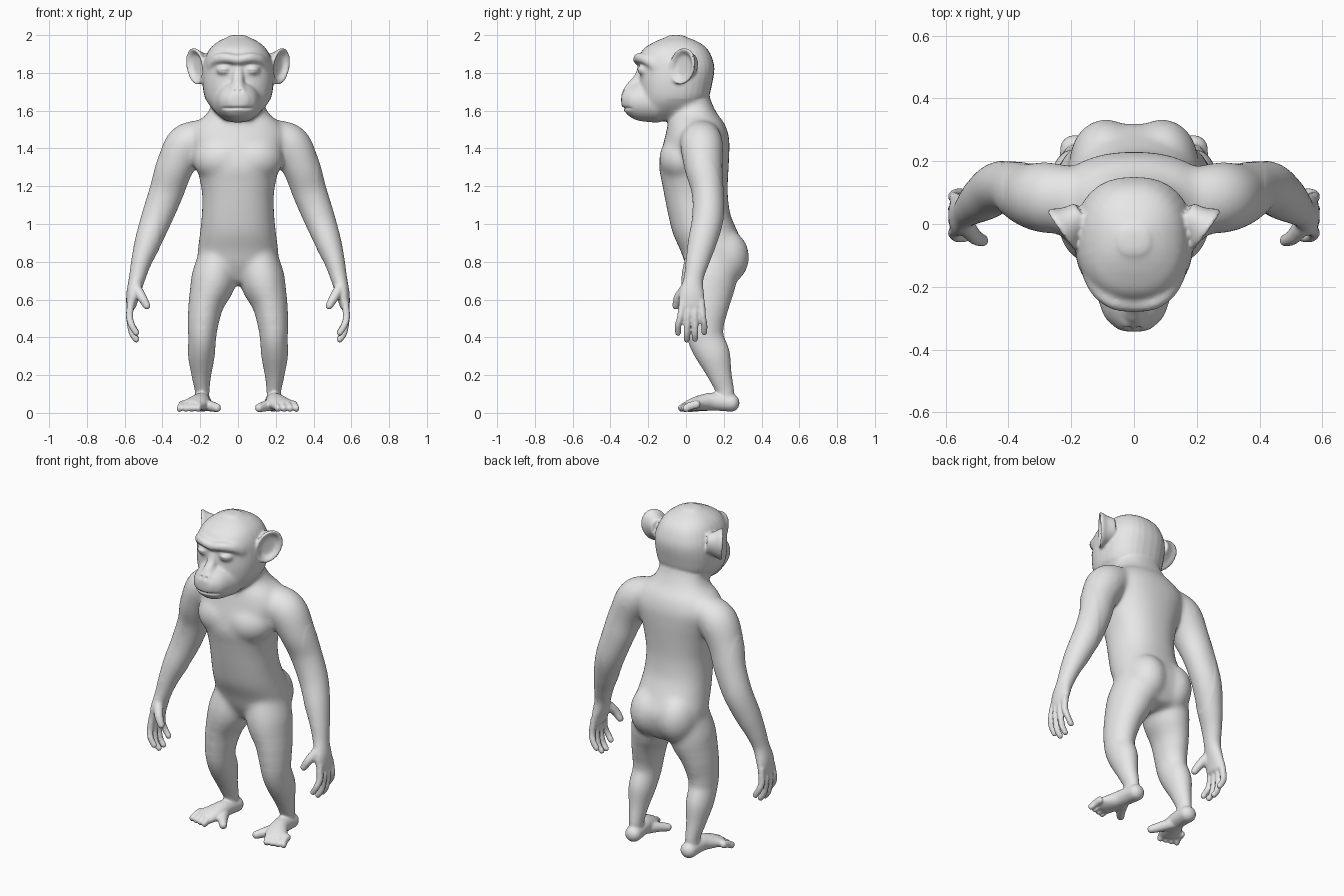
import bpy
import bmesh
import math
from mathutils import Matrix, Vector

X, Y, Z = Vector((1, 0, 0)), Vector((0, 1, 0)), Vector((0, 0, 1))

if "Cube" in bpy.data.objects:
    bpy.data.objects.remove(bpy.data.objects["Cube"])

skin = bpy.data.materials.new("plain_grey")
skin.use_nodes = True
skin.diffuse_color = (0.8, 0.8, 0.8, 1)
skin.node_tree.nodes["Principled BSDF"].inputs["Base Color"].default_value = (0.8, 0.8, 0.8, 1)


def spline(stations, steps=6):
    """Smooth curve through the stations, radii included."""
    pts = [stations[0], *stations, stations[-1]]
    out = []
    for a, b, c, d in zip(pts, pts[1:], pts[2:], pts[3:]):
        for i in range(steps):
            t = i / steps
            out.append([q + 0.5 * t * (r - p + t * (2 * p - 5 * q + 4 * r - s + t * (3 * (q - r) + s - p)))
                        for p, q, r, s in zip(a, b, c, d)])
    out.append(list(stations[-1]))
    return out


def loft(bm, stations, frame=None, rounding=0.9, power=1.0, mirror=False, sides=32):
    """Closed tube through (x, y, z, radius_u, radius_v) stations with rounded ends."""
    rows = spline(stations)
    centres = [Vector(r[:3]) for r in rows]
    rings = []
    for i, row in enumerate(rows):
        t = (centres[min(i + 1, len(rows) - 1)] - centres[max(i - 1, 0)]).normalized()
        if frame:
            u, v = frame
        else:
            u = (X - t * X.dot(t)).normalized()
            v = t.cross(u)
        rings.append((centres[i], u, v, row[3], row[4]))

    def cap(ring, direction):
        c, u, v, a, b = ring
        reach = min(a, b) * rounding
        return [(c + direction * reach * math.sin(k), u, v, a * math.cos(k), b * math.cos(k))
                for k in (math.radians(g) for g in (20, 40, 60, 78))]

    if rounding:
        start = cap(rings[0], (centres[0] - centres[1]).normalized())
        end = cap(rings[-1], (centres[-1] - centres[-2]).normalized())
        rings = start[::-1] + rings + end

    def bend(w):
        return math.copysign(abs(w) ** power, w)

    for side in (1, -1) if mirror else (1,):
        loops = []
        for c, u, v, a, b in rings:
            loop = []
            for k in range(sides):
                ang = math.tau * k / sides
                p = c + u * a * bend(math.cos(ang)) + v * b * bend(math.sin(ang))
                loop.append(bm.verts.new((p.x * side, p.y, p.z)))
            loops.append(loop)
        for low, high in zip(loops, loops[1:]):
            for k in range(sides):
                n = (k + 1) % sides
                bm.faces.new((low[k], low[n], high[n], high[k]))
        bm.faces.new(loops[0][::-1])
        bm.faces.new(loops[-1])


def blob(bm, centre, radii):
    """Mirrored pair of ellipsoids."""
    for side in (1, -1):
        place = Matrix.Translation((centre[0] * side, centre[1], centre[2]))
        bmesh.ops.create_uvsphere(bm, u_segments=32, v_segments=20, radius=1,
                                  matrix=place @ Matrix.Diagonal((*radii, 1)))


def upright(profile):
    """Stations from (z, front y, back y, half width)."""
    return [(0, (f + b) / 2, z, w, (b - f) / 2) for z, f, b, w in profile]


def fuse(bm, name, voxel, passes):
    """Merge the overlapping parts into one smooth skin."""
    bmesh.ops.recalc_face_normals(bm, faces=bm.faces)
    raw = bpy.data.meshes.new(name)
    bm.to_mesh(raw)
    bm.free()
    ob = bpy.data.objects.new(name, raw)
    bpy.context.collection.objects.link(ob)
    remesh = ob.modifiers.new("fuse", "REMESH")
    remesh.mode = "VOXEL"
    remesh.voxel_size = voxel
    soft = ob.modifiers.new("soften", "SMOOTH")
    soft.factor = 0.5
    soft.iterations = passes
    bpy.context.view_layer.update()
    graph = bpy.context.evaluated_depsgraph_get()
    mesh = bpy.data.meshes.new_from_object(ob.evaluated_get(graph))
    ob.modifiers.clear()
    ob.data = mesh
    mesh.materials.clear()
    mesh.materials.append(skin)
    return ob


def relax(bm, verts, passes):
    for _ in range(passes):
        bmesh.ops.smooth_vert(bm, verts=verts, factor=0.5, use_axis_x=True, use_axis_y=True, use_axis_z=True)


# Torso and neck
ape = bmesh.new()
loft(ape, upright([(0.71, 0.04, 0.28, 0.15), (0.78, 0, 0.312, 0.205), (0.86, -0.03, 0.318, 0.213),
                   (0.95, -0.07, 0.278, 0.202), (1.05, -0.095, 0.236, 0.192), (1.15, -0.115, 0.222, 0.19),
                   (1.22, -0.128, 0.222, 0.2), (1.3, -0.143, 0.226, 0.22), (1.38, -0.132, 0.23, 0.245),
                   (1.46, -0.112, 0.228, 0.265), (1.53, -0.095, 0.205, 0.23), (1.585, -0.075, 0.165, 0.165),
                   (1.66, -0.06, 0.13, 0.13), (1.72, -0.06, 0.12, 0.12)]),
     frame=(X, Y), rounding=0.3, power=0.88)
blob(ape, (0.085, -0.01, 1.345), (0.155, 0.133, 0.13))    # chest
blob(ape, (0.09, 0.2, 0.825), (0.115, 0.135, 0.15))       # buttocks

# Arms and palms
loft(ape, [(0.17, 0.075, 1.47, 0.085, 0.1), (0.27, 0.083, 1.42, 0.112, 0.114), (0.335, 0.093, 1.3, 0.1, 0.102),
           (0.378, 0.115, 1.17, 0.092, 0.086), (0.43, 0.115, 1.03, 0.083, 0.083),
           (0.478, 0.085, 0.9, 0.07, 0.075), (0.512, 0.06, 0.8, 0.054, 0.062),
           (0.535, 0.04, 0.71, 0.043, 0.052), (0.555, 0.03, 0.63, 0.036, 0.066),
           (0.565, 0.03, 0.57, 0.027, 0.068)], mirror=True)

# Fingers and thumbs
for base, tip_y, tip_z in ((-0.017, -0.042, 0.432), (0.016, 0.004, 0.397), (0.048, 0.048, 0.4), (0.08, 0.097, 0.435)):
    loft(ape, [(0.566, base, 0.59, 0.02, 0.02), (0.574, 0.5 * (base + tip_y), 0.51, 0.019, 0.018),
               (0.562, tip_y, tip_z + 0.03, 0.018, 0.017), (0.537, tip_y, tip_z - 0.01, 0.017, 0.016)],
         mirror=True, sides=16)
loft(ape, [(0.54, 0, 0.66, 0.03, 0.03), (0.508, -0.04, 0.61, 0.025, 0.025), (0.482, -0.053, 0.565, 0.02, 0.02)],
     mirror=True, sides=16)

# Legs
loft(ape, [(0.105, 0.14, 0.83, 0.105, 0.14), (0.13, 0.12, 0.7, 0.12, 0.148), (0.168, 0.107, 0.58, 0.095, 0.125),
           (0.185, 0.098, 0.47, 0.081, 0.104), (0.19, 0.107, 0.39, 0.073, 0.095),
           (0.194, 0.147, 0.3, 0.07, 0.088), (0.194, 0.18, 0.2, 0.052, 0.063),
           (0.19, 0.205, 0.12, 0.039, 0.049), (0.19, 0.21, 0.06, 0.037, 0.047)], mirror=True)

# Feet and toes
loft(ape, [(0.187, 0.242, 0.052, 0.048, 0.046), (0.195, 0.14, 0.06, 0.048, 0.047),
           (0.215, 0.07, 0.052, 0.06, 0.04), (0.24, 0.025, 0.042, 0.066, 0.03)], mirror=True)
for i in range(4):
    x = 0.196 + 0.033 * i
    y = 0.008 * i
    loft(ape, [(x, 0.06, 0.045, 0.019, 0.022), (x + 0.006, y, 0.037, 0.0165, 0.022),
               (x + 0.015, y - 0.027, 0.022, 0.016, 0.02)], mirror=True, sides=16)
loft(ape, [(0.185, 0.13, 0.045, 0.034, 0.034), (0.145, 0.06, 0.036, 0.028, 0.029), (0.11, 0.015, 0.026, 0.022, 0.023)],
     mirror=True, sides=16)

# Skull and muzzle
loft(ape, upright([(1.555, -0.215, -0.02, 0.075), (1.6, -0.235, 0.06, 0.128), (1.66, -0.24, 0.115, 0.172),
                   (1.74, -0.246, 0.138, 0.188), (1.82, -0.243, 0.15, 0.187), (1.88, -0.25, 0.138, 0.174),
                   (1.93, -0.222, 0.11, 0.147), (1.965, -0.165, 0.062, 0.106), (1.99, -0.105, 0, 0.055)]),
     frame=(X, Y), rounding=0.2, power=0.85)
loft(ape, [(0, -0.15, 1.648, 0.14, 0.113), (0, -0.25, 1.65, 0.112, 0.104),
           (0, -0.3, 1.65, 0.092, 0.081), (0, -0.328, 1.655, 0.062, 0.055)],
     frame=(X, Z), rounding=0.3)

# Brow ridge, nose and eyes
brow = [(0.155, -0.165, 1.845), (0.125, -0.21, 1.87), (0.07, -0.247, 1.88), (0, -0.254, 1.87)]
arc = brow + [(-x, y, z) for x, y, z in brow[-2::-1]]
loft(ape, [(*p, 0.027, 0.027) for p in arc], frame=(Y, Z), sides=16)
loft(ape, [(0, -0.235, 1.82, 0.028, 0.025), (0, -0.255, 1.77, 0.03, 0.025), (0, -0.292, 1.73, 0.032, 0.026)],
     sides=16)
blob(ape, (0.018, -0.316, 1.712), (0.02, 0.018, 0.017))
blob(ape, (0.075, -0.217, 1.815), (0.042, 0.045, 0.028))

# Dished ears facing forward and outward
across = Vector((0.57, 0.82, 0)).normalized()
tall = Vector((0.12, 0.1, 1)).normalized()
facing = -tall.cross(across) if tall.cross(across).x < 0 else tall.cross(across)
centre = Vector((0.228, -0.023, 1.835))
ear = [(-0.085, 0.05, 0.062), (-0.04, 0.062, 0.08), (-0.012, 0.078, 0.096), (0.003, 0.077, 0.096),
       (-0.002, 0.062, 0.08), (-0.02, 0.045, 0.058), (-0.024, 0.015, 0.02)]
loft(ape, [(*(centre + facing * d), a, b) for d, a, b in ear], frame=(across, tall), rounding=0, mirror=True)

body = fuse(ape, "ape_body", 0.0068, 5)

# Soften the shoulder, chest, hip and neck joins, fading out down the legs, then the face
blend = bmesh.new()
blend.from_mesh(body.data)
for floor in (0.45, 0.52, 0.58, 0.63, 0.68):
    joins = [v for v in blend.verts if floor < v.co.z < 1.66 and abs(v.co.x) < 0.42
             and (v.co.z < 1.52 or v.co.y > -0.1)]
    relax(blend, joins, 8)
for edge in (-0.1, -0.13, -0.16):
    relax(blend, [v for v in blend.verts if v.co.z > 1.53 and v.co.y < edge and abs(v.co.x) < 0.19], 4)
blend.to_mesh(body.data)
blend.free()

# Mouth line, nostrils and eyelid creases pressed into the face
for vert in body.data.vertices:
    x, y, z = abs(vert.co.x), vert.co.y, vert.co.z
    if y < -0.19 and z > 1.55:
        mouth = math.exp(-((z - 1.613) / 0.007) ** 2) * max(0, min(1, (0.095 - x) / 0.02))
        nostril = math.exp(-((x - 0.016) ** 2 + (z - 1.705) ** 2) / 0.008 ** 2)
        lid = math.exp(-((z - 1.81) / 0.006) ** 2) * max(0, 1 - ((x - 0.075) / 0.035) ** 2)
        vert.co.y += 0.01 * mouth + 0.01 * nostril + 0.003 * lid
body.data.polygons.foreach_set("use_smooth", [True] * len(body.data.polygons))
